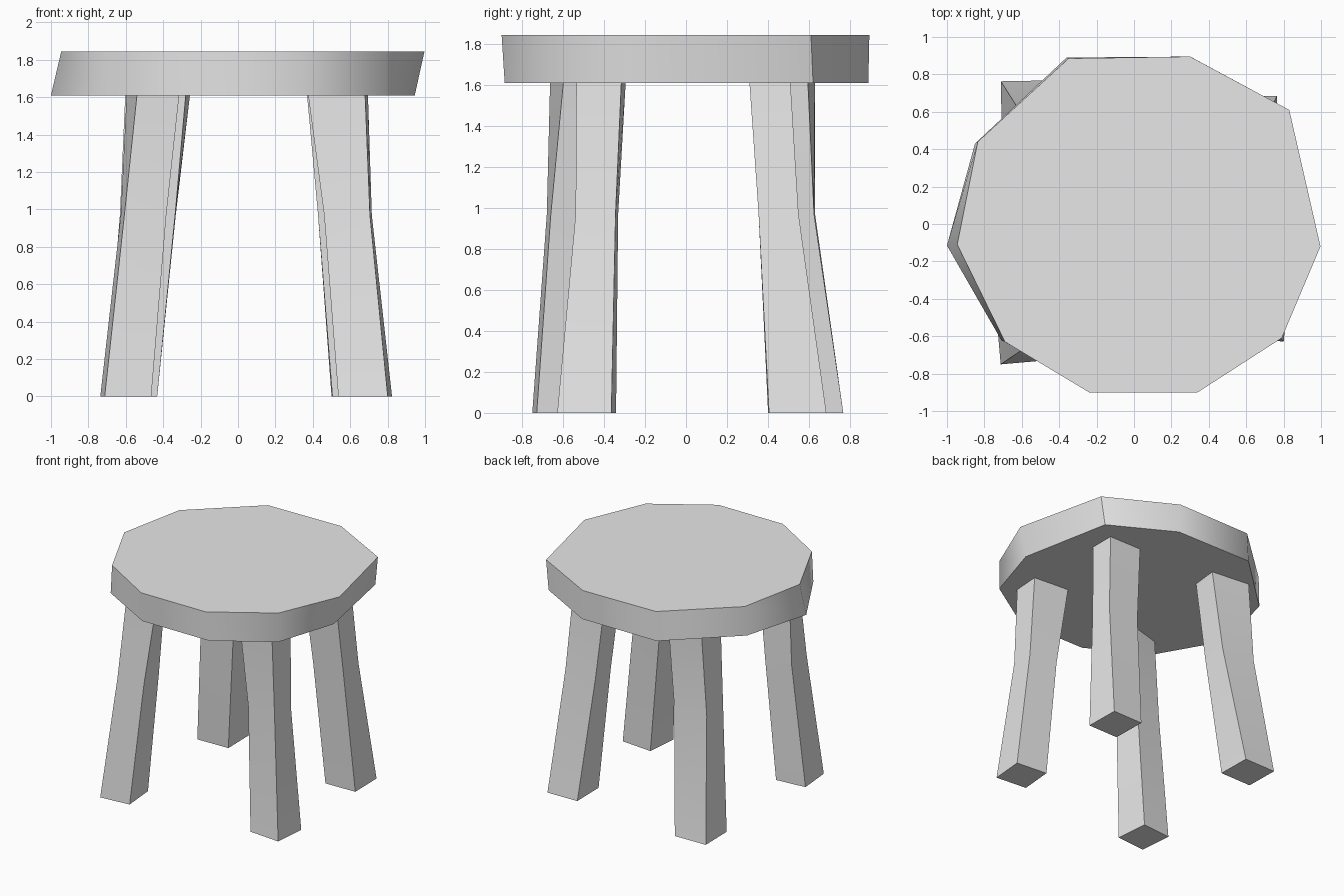
import bpy
import bmesh
from math import radians
from mathutils import Matrix, Vector

cube = bpy.data.objects.get("Cube")
if cube:
    bpy.data.objects.remove(cube, do_unlink=True)

SEAT_TOP, SEAT_BASE, KNEE = 1.845, 1.61, 0.97

# One plain grey for the whole stool
grey = bpy.data.materials.new("plain_grey")
grey.use_nodes = True
grey.diffuse_color = (0.8, 0.8, 0.8, 1)
grey.node_tree.nodes["Principled BSDF"].inputs["Base Color"].default_value = (0.8, 0.8, 0.8, 1)


def loft(name, rings):
    """Skin a stack of closed rings and cap both ends."""
    bm = bmesh.new()
    loops = [[bm.verts.new(point) for point in ring] for ring in rings]
    count = len(loops[0])
    for lower, upper in zip(loops, loops[1:]):
        for i in range(count):
            j = (i + 1) % count
            bm.faces.new((lower[i], lower[j], upper[j], upper[i]))
    bm.faces.new(loops[0])
    bm.faces.new(loops[-1])
    bmesh.ops.recalc_face_normals(bm, faces=bm.faces)
    mesh = bpy.data.meshes.new(name)
    bm.to_mesh(mesh)
    bm.free()
    mesh.materials.append(grey)
    obj = bpy.data.objects.new(name, mesh)
    bpy.context.collection.objects.link(obj)
    bpy.ops.object.select_all(action="DESELECT")
    obj.select_set(True)
    bpy.context.view_layer.objects.active = obj
    bpy.ops.object.shade_smooth_by_angle(angle=radians(48))
    return obj


def section(z, cx, cy, width, depth, twist):
    """Twisted rectangular cross-section of a leg."""
    turn = Matrix.Rotation(radians(twist), 3, "Z")
    signs = ((-1, -1), (1, -1), (1, 1), (-1, 1))
    return [Vector((cx, cy, z)) + turn @ Vector((sx * width / 2, sy * depth / 2, 0))
            for sx, sy in signs]


# Seat: uneven ten-sided slab, slightly skewed between its two outlines
outline_top = [(.30, .895), (.83, .61), (.997, -.12), (.79, -.61), (.34, -.9),
               (-.24, -.9), (-.69, -.63), (-.945, -.11), (-.835, .44), (-.35, .885)]
outline_base = [(.31, .89), (.80, .62), (.945, -.12), (.79, -.61), (.36, -.885),
                (-.24, -.885), (-.71, -.62), (-1, -.115), (-.85, .43), (-.36, .89)]
loft("seat", [[(x, y, SEAT_BASE) for x, y in outline_base],
              [(x, y, SEAT_TOP) for x, y in outline_top]])

# Legs: centre, width, depth and twist at the foot, the knee and the seat
legs = {
    "front_right_leg": [(-.6, -.605, .25, .27, 5), (-.505, -.56, .225, .22, 5),
                        (-.455, -.535, .235, .2, 16)],
    "front_left_leg": [(.68, -.485, .265, .265, -5), (.588, -.435, .245, .195, -3),
                       (.535, -.415, .305, .22, -4)],
    "back_left_leg": [(.635, .543, .265, .28, 1), (.563, .452, .27, .195, 0),
                      (.512, .41, .285, .2, 0)],
    "back_right_leg": [(-.572, .628, .275, .275, 1), (-.482, .525, .295, .205, -1),
                       (-.43, .505, .325, .215, -6)],
}
for name, shape in legs.items():
    loft(name, [section(z, *values) for z, values in zip((0, KNEE, SEAT_BASE), shape)])
